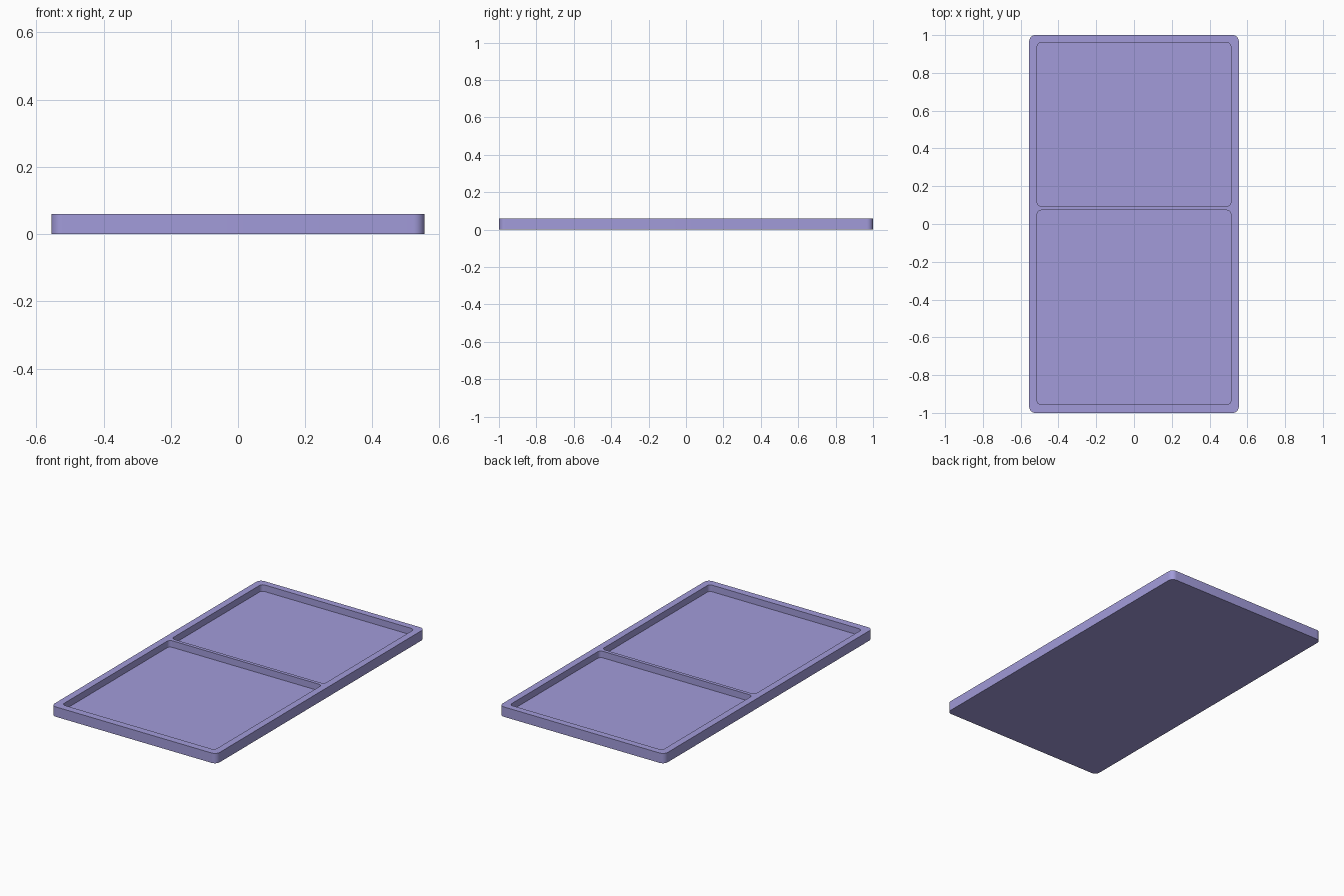
import bpy, bmesh, math

if "Cube" in bpy.data.objects:
    bpy.data.objects.remove(bpy.data.objects["Cube"])

HEIGHT, FLOOR = 0.06, 0.02


def rounded_slab(name, x0, x1, y0, y1, z0, z1, radius, steps=8):
    """Rounded rectangle extruded from z0 to z1."""
    bm = bmesh.new()
    corners = [(x1 - radius, y1 - radius), (x0 + radius, y1 - radius),
               (x0 + radius, y0 + radius), (x1 - radius, y0 + radius)]
    ring = []
    for i, (cx, cy) in enumerate(corners):
        for s in range(steps + 1):
            a = math.pi / 2 * (i + s / steps)
            ring.append(bm.verts.new((cx + radius * math.cos(a),
                                      cy + radius * math.sin(a), z0)))
    base = bm.faces.new(ring)
    top = bmesh.ops.extrude_face_region(bm, geom=[base])["geom"]
    bmesh.ops.translate(bm, vec=(0, 0, z1 - z0),
                        verts=[g for g in top if isinstance(g, bmesh.types.BMVert)])
    bmesh.ops.recalc_face_normals(bm, faces=bm.faces)
    mesh = bpy.data.meshes.new(name)
    bm.to_mesh(mesh)
    bm.free()
    obj = bpy.data.objects.new(name, mesh)
    bpy.context.collection.objects.link(obj)
    return obj


# Tray body
tray = rounded_slab("tray", -0.555, 0.555, -1, 1, 0, HEIGHT, 0.033)
mat = bpy.data.materials.new("lavender")
mat.diffuse_color = (0.36, 0.33, 0.70, 1)
mat.use_nodes = True
mat.node_tree.nodes["Principled BSDF"].inputs["Base Color"].default_value = mat.diffuse_color
tray.data.materials.append(mat)

# Two recessed compartments, leaving a thin divider between them
bpy.context.view_layer.objects.active = tray
for name, y0, y1 in (("front_pocket", -0.956, 0.073), ("back_pocket", 0.094, 0.96)):
    cutter = rounded_slab(name, -0.513, 0.513, y0, y1, FLOOR, HEIGHT + 0.05, 0.022)
    cutter.hide_render = True
    cut = tray.modifiers.new(name, 'BOOLEAN')
    cut.operation = 'DIFFERENCE'
    cut.solver = 'EXACT'
    cut.object = cutter
    bpy.ops.object.modifier_apply(modifier=cut.name)
    bpy.data.objects.remove(cutter)

# Smooth rounded corners, crisp rims
tray.select_set(True)
bpy.ops.object.shade_smooth_by_angle(angle=math.radians(30))
